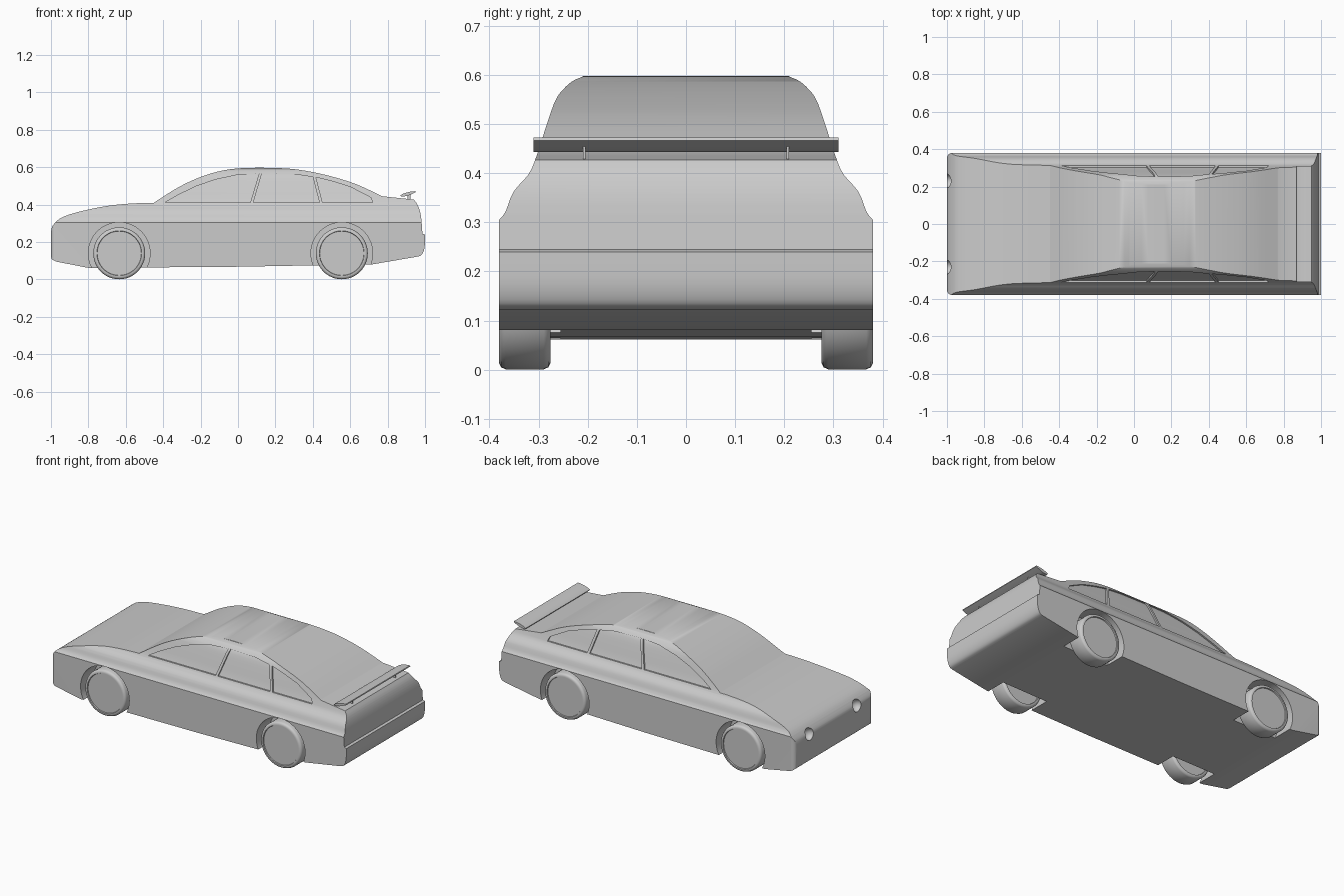
import bpy, bmesh, math
from mathutils import Vector, Matrix

if "Cube" in bpy.data.objects:
    bpy.data.objects.remove(bpy.data.objects["Cube"])


def finish(name, bm):
    bmesh.ops.recalc_face_normals(bm, faces=bm.faces)
    me = bpy.data.meshes.new(name)
    bm.to_mesh(me)
    bm.free()
    ob = bpy.data.objects.new(name, me)
    bpy.context.collection.objects.link(ob)
    return ob


def prism(name, pts, axis, a, b):
    """Extrude a 2D profile along x (pts = y,z), y (pts = x,z) or z (pts = x,y)."""
    place = {'x': lambda u, v: (a, u, v), 'y': lambda u, v: (u, a, v), 'z': lambda u, v: (u, v, a)}[axis]
    step = {'x': (b - a, 0, 0), 'y': (0, b - a, 0), 'z': (0, 0, b - a)}[axis]
    bm = bmesh.new()
    face = bm.faces.new([bm.verts.new(place(u, v)) for u, v in pts])
    new = bmesh.ops.extrude_face_region(bm, geom=[face])['geom']
    bmesh.ops.translate(bm, vec=step, verts=[g for g in new if isinstance(g, bmesh.types.BMVert)])
    if face.is_valid and not any(len(e.link_faces) == 2 for e in face.edges):
        bm.faces.remove(face)
    return finish(name, bm)


def boolean(ob, cutter, op='DIFFERENCE', remove=True):
    mod = ob.modifiers.new('cut', 'BOOLEAN')
    mod.operation, mod.object, mod.solver = op, cutter, 'EXACT'
    bpy.context.view_layer.objects.active = ob
    bpy.ops.object.modifier_apply(modifier=mod.name)
    if remove:
        bpy.data.objects.remove(cutter)


def spline(pts, n=4):
    """Smooth curve through the points."""
    p = [Vector(q) for q in [pts[0]] + pts + [pts[-1]]]
    out = []
    for i in range(1, len(p) - 2):
        a, b, c, d = p[i - 1:i + 3]
        for k in range(n):
            t = k / n
            q = 0.5 * (2 * b + (c - a) * t + (2 * a - 5 * b + 4 * c - d) * t * t
                       + (3 * b - a - 3 * c + d) * t ** 3)
            out.append(tuple(q))
    return out + [tuple(pts[-1])]


def lathe(name, prof, centre, segs=48):
    """Revolve (radius, y) profile around the y axis."""
    bm = bmesh.new()
    vs = [bm.verts.new((r, y, 0)) for r, y in prof]
    es = [bm.edges.new(e) for e in zip(vs, vs[1:])]
    bmesh.ops.spin(bm, geom=vs + es, cent=(0, 0, 0), axis=(0, 1, 0), angle=math.tau, steps=segs)
    bmesh.ops.remove_doubles(bm, verts=bm.verts, dist=1e-5)
    bmesh.ops.translate(bm, vec=centre, verts=bm.verts)
    return finish(name, bm)


def smooth(ob, angle=30):
    bpy.ops.object.select_all(action='DESELECT')
    ob.select_set(True)
    bpy.context.view_layer.objects.active = ob
    bpy.ops.object.shade_smooth_by_angle(angle=math.radians(angle))


# Body: side profile intersected with the end-on section and the plan outline
nose = spline([(-0.965, 0.094), (-0.99, 0.105), (-1, 0.13), (-1, 0.25), (-0.985, 0.295), (-0.94, 0.332),
               (-0.85, 0.362), (-0.7, 0.393), (-0.57, 0.406), (-0.45, 0.41)])
roof = spline([(-0.45, 0.41), (-0.32, 0.492), (-0.2, 0.548), (-0.08, 0.583), (0.04, 0.596), (0.2, 0.596),
               (0.33, 0.586), (0.48, 0.556), (0.63, 0.51), (0.77, 0.445)])
tail = spline([(0.94, 0.427), (0.962, 0.395), (0.978, 0.34), (0.986, 0.245)])
bumper = spline([(1, 0.24), (0.998, 0.175), (0.985, 0.135), (0.965, 0.123)])
side = nose + roof[1:] + tail + bumper + [(0.72, 0.081), (0, 0.068), (-0.8, 0.062)]

flank = spline([(0.38, 0.305), (0.367, 0.322), (0.351, 0.362), (0.32, 0.398), (0.304, 0.435), (0.292, 0.472),
                (0.268, 0.543), (0.251, 0.569), (0.231, 0.587), (0.211, 0.596)], 3)


def section(inset):
    half = [(0.38, 0.0)] + flank + [(0.2, 0.61)]
    half = [(y - inset, z) for y, z in half]
    return half + [(-y, z) for y, z in reversed(half)]


corner = [(-0.97 - 0.0305 * math.sin(t * math.pi / 12), 0.351 + 0.03 * math.cos(t * math.pi / 12)) for t in range(7)]
plan = [(1.1, 0.381)] + corner
plan += [(x, -y) for x, y in reversed(plan)]

body = prism('car_body', side, 'y', -0.5, 0.5)
boolean(body, prism('section_cutter', section(0), 'x', -1.2, 1.2), 'INTERSECT')
boolean(body, prism('plan_cutter', plan, 'z', -0.1, 0.8), 'INTERSECT')

# Side windows: shallow recesses that follow the flank
windows = [
    [(-0.39, 0.412), (0.066, 0.412), (0.112, 0.566), (0, 0.56), (-0.12, 0.534), (-0.22, 0.5), (-0.32, 0.452)],
    [(0.082, 0.412), (0.435, 0.412), (0.4, 0.548), (0.3, 0.563), (0.128, 0.567)],
    [(0.452, 0.412), (0.72, 0.412), (0.71, 0.438), (0.6, 0.495), (0.5, 0.526), (0.417, 0.546)],
]
core = prism('window_core', section(0.01), 'x', -1.2, 1.2)
for w in windows:
    cutter = prism('window_cutter', w, 'y', -0.6, 0.6)
    boolean(cutter, core, remove=False)
    boolean(body, cutter)
bpy.data.objects.remove(core)

# Wheels and wheel arches
tyre = [(0, 0.053), (0.117, 0.053), (0.12, 0.0), (0.12, 0.053)]
tyre = [(0, 0.046), (0.118, 0.046), (0.12, 0.052), (0.127, 0.052), (0.135, 0.048), (0.139, 0.039)]
tyre += [(r, -y) for r, y in reversed(tyre)]
arch = [(0, 0.125), (0.165, 0.125), (0.165, -0.125), (0, -0.125)]
for end, x in (('front', -0.635), ('rear', 0.555)):
    for label, s in (('right', -1), ('left', 1)):
        boolean(body, lathe('arch_cutter', arch, (x, s * 0.38, 0.14), 64))
        smooth(lathe(f'{end}_{label}_wheel', tyre, (x, s * 0.328, 0.14)), 40)

# Headlight sockets
for s in (-1, 1):
    bm = bmesh.new()
    bmesh.ops.create_uvsphere(bm, u_segments=24, v_segments=12, radius=0.037,
                              matrix=Matrix.Translation((-0.995, s * 0.23, 0.27)))
    boolean(body, finish('headlight_cutter', bm))
smooth(body)

# Rear wing and its posts
wing = spline([(0.868, 0.45), (0.885, 0.459), (0.915, 0.468), (0.948, 0.472)])
wing += spline([(0.95, 0.466), (0.925, 0.455), (0.9, 0.446), (0.872, 0.443)])
smooth(prism('rear_wing', wing, 'y', -0.31, 0.31))
post = [(0.905, 0.42), (0.922, 0.42), (0.922, 0.456), (0.905, 0.45)]
for label, s in (('right', -1), ('left', 1)):
    prism(f'{label}_wing_post', post, 'y', s * 0.207 - 0.003, s * 0.207 + 0.003)
